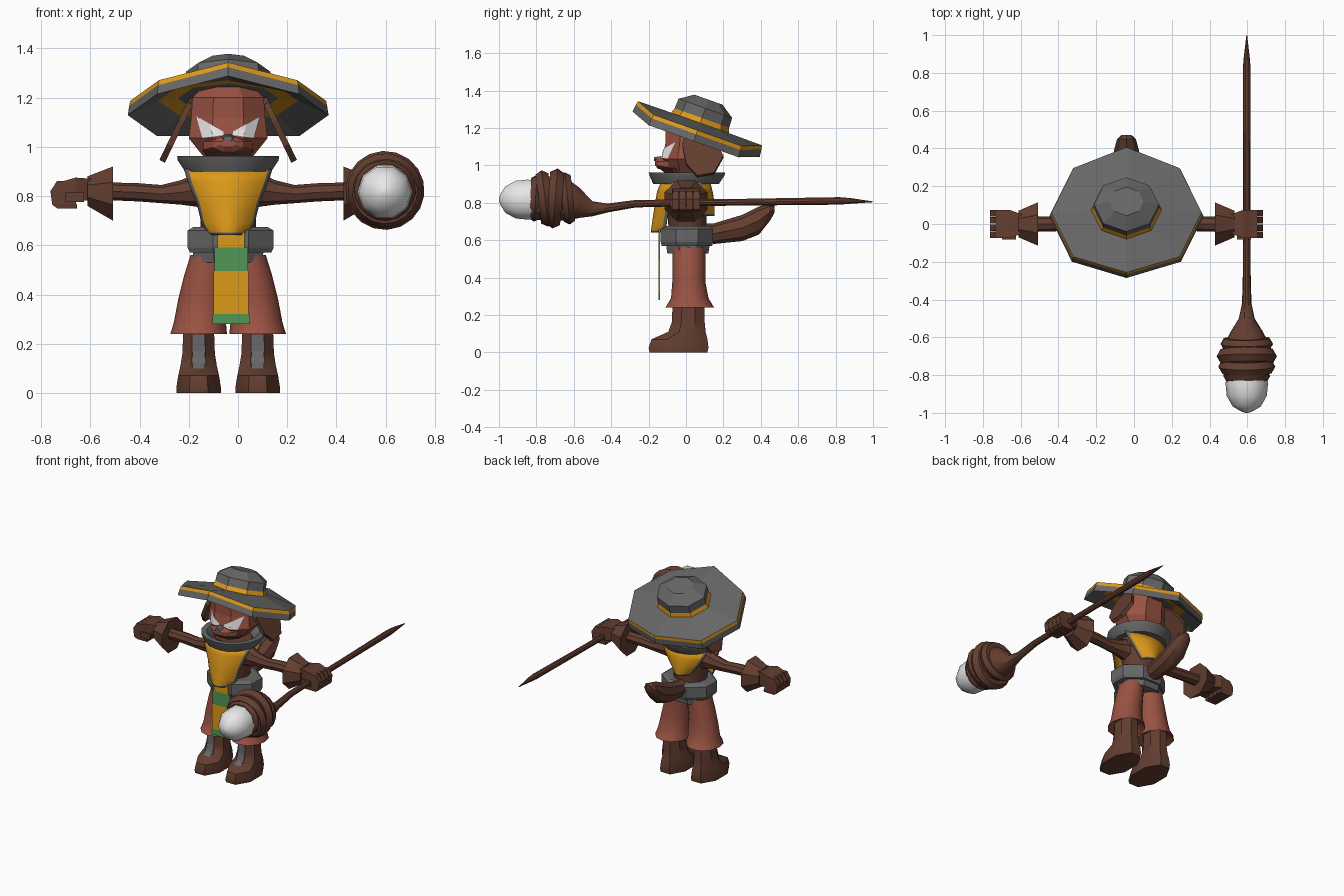
import bpy, bmesh, math
from mathutils import Vector, Matrix
from mathutils.bvhtree import BVHTree

if "Cube" in bpy.data.objects:
    bpy.data.objects.remove(bpy.data.objects["Cube"])

CX = -0.04  # body centre line


def colour(name, r, g, b):
    m = bpy.data.materials.new(name)
    m.diffuse_color = (r, g, b, 1)
    m.use_nodes = True
    m.node_tree.nodes["Principled BSDF"].inputs["Base Color"].default_value = m.diffuse_color
    return m


BROWN = colour("brown", .125, .048, .03)
RED = colour("rust_red", .32, .085, .055)
GREY = colour("grey", .135, .135, .135)
YELLOW = colour("yellow", .72, .32, .01)
GREEN = colour("green", .085, .31, .095)
WHITE = colour("white", .8, .8, .8)


def finish(name, bm, mats, smooth=35):
    bmesh.ops.recalc_face_normals(bm, faces=bm.faces)
    me = bpy.data.meshes.new(name)
    bm.to_mesh(me)
    bm.free()
    for m in mats:
        me.materials.append(m)
    ob = bpy.data.objects.new(name, me)
    bpy.context.collection.objects.link(ob)
    if smooth:
        bpy.ops.object.select_all(action='DESELECT')
        ob.select_set(True)
        bpy.context.view_layer.objects.active = ob
        bpy.ops.object.shade_smooth_by_angle(angle=math.radians(smooth))
    return ob


def loft(name, axis, rings, n, mats, phase=0.0, seg=None, smooth=35, edit=None):
    """Skin rings (t, a, b, ra, rb) along an axis; seg = material index per segment."""
    bm = bmesh.new()
    ph = math.radians(phase)
    k = 1 / math.cos(ph)
    loops = []
    for t, a, b, ra, rb in rings:
        loop = []
        for i in range(n):
            w = 2 * math.pi * i / n + ph
            p, q = a + ra * k * math.cos(w), b + rb * k * math.sin(w)
            loop.append(bm.verts.new({'x': (t, p, q), 'y': (p, t, q), 'z': (p, q, t)}[axis]))
        loops.append(loop)
    for j in range(len(loops) - 1):
        for i in range(n):
            f = bm.faces.new((loops[j][i], loops[j][(i + 1) % n], loops[j + 1][(i + 1) % n], loops[j + 1][i]))
            f.material_index = seg[j] if seg else 0
    bm.faces.new(loops[0])
    bm.faces.new(loops[-1])
    if edit:
        edit(bm)
    return finish(name, bm, mats, smooth)


def prism(name, pts, vec, mat):
    bm = bmesh.new()
    f = bm.faces.new([bm.verts.new(p) for p in pts])
    r = bmesh.ops.extrude_face_region(bm, geom=[f])
    bmesh.ops.translate(bm, vec=vec, verts=[v for v in r['geom'] if isinstance(v, bmesh.types.BMVert)])
    return finish(name, bm, [mat], 0)


def box(name, x0, x1, y0, y1, z0, z1, mat):
    return prism(name, [(x0, y0, z0), (x1, y0, z0), (x1, y1, z0), (x0, y1, z0)], (0, 0, z1 - z0), mat)


def decal(name, target, quad, mat, n=6):
    """Thin plate of (x, z) corners projected onto the front of a part."""
    tree = BVHTree.FromPolygons([v.co for v in target.data.vertices], [p.vertices[:] for p in target.data.polygons])
    c = [Vector(q) for q in quad]
    bm = bmesh.new()
    grid = []
    for i in range(n + 1):
        row = []
        for j in range(n + 1):
            p = c[0].lerp(c[1], i / n).lerp(c[3].lerp(c[2], i / n), j / n)
            hit = tree.ray_cast(Vector((p.x, -2, p.y)), Vector((0, 1, 0)))[0]
            row.append(bm.verts.new((p.x, (hit.y if hit else -.1) - .006, p.y)))
        grid.append(row)
    for i in range(n):
        for j in range(n):
            bm.faces.new((grid[i][j], grid[i + 1][j], grid[i + 1][j + 1], grid[i][j + 1]))
    return finish(name, bm, [mat], 0)


# Hat: tilted octagonal brim with drooping sides, band and crown
def hat_shape(bm):
    for v in bm.verts:
        if math.hypot(v.co.x, v.co.y) > .3 and abs(v.co.x) > .05:
            v.co.z -= .04
    bm.transform(Matrix.Translation((CX, .075, 1.225)) @ Matrix.Rotation(math.radians(-19.6), 4, 'X'))


profile = [(.18, -.03), (.25, -.04), (.361, -.062), (.356, -.022), (.352, 0), (.165, .002),
           (.155, .03), (.152, .085), (.08, .134)]
loft("hat", 'z', [(z, 0, 0, r * 1.13, r) for r, z in profile], 8, [GREY, YELLOW],
     seg=[1, 0, 0, 1, 0, 1, 0, 0], smooth=0, edit=hat_shape)

# Head, muzzle and face
head = loft("head", 'z', [(.96, CX, .01, .10, .10), (1.035, CX, .01, .16, .135), (1.12, CX, .02, .15, .13),
                          (1.2, CX, .03, .145, .14), (1.27, CX, .04, .08, .08)], 8, [RED], 22.5, smooth=0)
loft("muzzle", 'y', [(-.09, CX, 1.005, .10, .04), (-.15, CX, 1.01, .06, .028), (-.165, CX, 1.015, .03, .015)],
     8, [RED], 22.5, smooth=0)
loft("jaw", 'z', [(.95, CX, -.02, .08, .08), (.985, CX, -.04, .105, .105)], 8, [BROWN], 22.5, smooth=0)
loft("nose", 'y', [(-.13, CX, 1.035, .028, .018), (-.17, CX, 1.033, .02, .012)], 6, [GREY], smooth=0)
ear = [(-.02, 1.1), (.0, 1.17), (.08, 1.2), (.15, 1.13), (.2, 1.04), (.15, .95), (.06, .935), (0, 1.0)]
for s, side in ((1, "right"), (-1, "left")):
    decal(side + "_eye", head, [(CX + s * x, z) for x, z in
                               ((.018, 1.048), (.105, 1.036), (.13, 1.125), (.02, 1.062))], WHITE)
    prism(side + "_ear", [(CX + s * (.13 + (1.2 - z) * .48), y, z) for y, z in ear], (s * .022, 0, .012), BROWN)

# Torso and collar
loft("torso", 'z', [(.62, CX, .01, .11, .10), (.75, CX, .005, .115, .105), (.85, CX, .005, .15, .105),
                    (.93, CX, .005, .13, .11)], 12, [BROWN])
loft("collar", 'z', [(.90, CX, 0, .15, .15), (.90, CX, 0, .175, .175), (.945, CX, .005, .205, .2),
                     (.962, CX, .005, .207, .205), (.962, CX, .005, .17, .17), (.92, CX, 0, .13, .13)], 16, [GREY])


# Bib front and back: curved sheets with grey hems
def bib(name, rows, curve, hem):
    cols = [-1, -.9, -.6, -.3, 0, .3, .6, .9, 1]
    bm = bmesh.new()
    g = [[bm.verts.new((CX + w * c, y + curve * c * c, z)) for c in cols] for z, w, y in rows]
    for i in range(len(rows) - 1):
        for j in range(8):
            f = bm.faces.new((g[i][j], g[i][j + 1], g[i + 1][j + 1], g[i + 1][j]))
            f.material_index = int(j in (0, 7) or (hem and i == len(rows) - 2))
    ob = finish(name, bm, [YELLOW, GREY])
    ob.modifiers.new("thickness", 'SOLIDIFY').thickness = .008


bib("front_bib", [(.91, .18, -.135), (.86, .165, -.155), (.77, .128, -.17), (.69, .108, -.182),
                  (.652, .085, -.187), (.642, .078, -.187)], .075, True)
bib("back_bib", [(.91, .175, .13), (.85, .15, .145), (.79, .11, .153), (.74, .07, .153), (.73, .06, .153)],
    -.06, True)

# Belt and hanging sash
loft("belt", 'z', [(.57, -.03, .005, .165, .135), (.59, -.03, .005, .175, .14), (.66, -.03, .005, .175, .14),
                   (.675, -.03, .005, .15, .12)], 8, [GREY], 22.5, smooth=0)
loft("lower_belt", 'z', [(.53, CX, .01, .14, .11), (.60, CX, .01, .145, .12)], 8, [GREY], 22.5, smooth=0)
for i, (z0, z1, w, m) in enumerate(((.28, .32, .076, GREEN), (.32, .495, .071, YELLOW),
                                    (.495, .59, .068, GREEN), (.59, .66, .055, YELLOW))):
    box("sash_%d" % (i + 1), CX + .012 - w, CX + .012 + w, -.148, -.139, z0, z1, m)

# Tail
loft("tail", 'y', [(.10, CX, .64, .045, .05), (.15, CX, .635, .055, .055), (.30, CX, .665, .067, .07),
                   (.39, CX, .705, .066, .075), (.45, CX, .75, .05, .045), (.472, CX, .765, .025, .02)], 8, [BROWN])

# Limbs, mirrored about the centre line
for s, side in ((1, "right"), (-1, "left")):
    X = lambda o: CX + s * o
    loft(side + "_trouser_leg", 'z', [(.56, X(.075), .015, .078, .088), (.48, X(.09), .015, .088, .088),
         (.38, X(.105), .015, .098, .088), (.29, X(.115), .02, .105, .1), (.265, X(.117), .02, .11, .115),
         (.24, X(.12), .02, .115, .13), (.27, X(.115), .02, .07, .08)], 12, [RED])
    boot = loft(side + "_boot", 'z', [(0, X(.12), -.04, .09, .155), (.025, X(.12), -.04, .09, .16),
                (.07, X(.12), -.035, .083, .15), (.11, X(.12), .005, .074, .1), (.16, X(.12), .012, .066, .088),
                (.27, X(.12), .014, .062, .085)], 8, [BROWN], 22.5)
    decal(side + "_shin_plate", boot, [(X(.12) - .025, .1), (X(.12) + .025, .1),
                                      (X(.12) + .025, .235), (X(.12) - .025, .235)], GREY)
    loft(side + "_arm", 'x', [(X(.06), 0, .82, .08, .085), (X(.13), 0, .825, .06, .068), (X(.19), 0, .815, .045, .05),
         (X(.27), 0, .808, .036, .037), (X(.36), 0, .815, .038, .037), (X(.5), 0, .82, .042, .036)], 8, [BROWN])
    loft(side + "_cuff", 'x', [(X(.475), 0, .81, .05, .05), (X(.468), 0, .81, .115, .11), (X(.572), 0, .82, .07, .06)],
         8, [BROWN], 22.5, smooth=0)
    # Fist: palm, four curled fingers, thumb
    loft(side + "_palm", 'x', [(X(.55), 0, .825, .05, .045), (X(.62), 0, .83, .075, .045),
                               (X(.69), 0, .82, .07, .035)], 4, [BROWN], 45, smooth=0)
    for i in range(4):
        y = -.057 + i * .038
        loft("%s_finger_%d" % (side, i + 1), 'z', [(.75, X(.655), y, .04, .015), (.765, X(.665), y, .05, .0175),
             (.82, X(.68), y, .042, .0175), (.862, X(.66), y, .035, .016)], 4, [BROWN], 45, smooth=0)
    box(side + "_thumb", X(.585), X(.66), -.082, -.05, .775, .815, BROWN)

# Staff with wrapped head and bright bulb
SX = .597
loft("staff", 'y', [(y, SX, z, r, r) for y, z, r in
     ((1, .805, .002), (.88, .81, .016), (.82, .81, .021), (.3, .803, .019), (0, .80, .019), (-.27, .795, .021),
      (-.42, .772, .025), (-.5, .768, .042), (-.57, .80, .085), (-.63, .815, .115), (-.81, .82, .118))], 10, [BROWN])
for i, (y, r, m, tx, tz) in enumerate(((-.635, .105, .035, .1, -.12), (-.70, .118, .043, -.08, .12),
                                       (-.755, .112, .04, .12, -.1), (-.805, .092, .033, -.06, .1))):
    bpy.ops.mesh.primitive_torus_add(major_segments=18, minor_segments=6, major_radius=r, minor_radius=m,
                                     location=(SX, y, .823), rotation=(math.pi / 2 + tx, tz, 0))
    ob = bpy.context.object
    ob.name = "staff_wrap_%d" % (i + 1)
    ob.data.materials.append(BROWN)
    bpy.ops.object.shade_smooth_by_angle(angle=math.radians(35))
loft("staff_bulb", 'y', [(y, SX, .817, r, r) for y, r in
     ((-.78, .108), (-.85, .112), (-.91, .106), (-.965, .075), (-.99, .035), (-1, .008))], 10, [WHITE], smooth=40)
